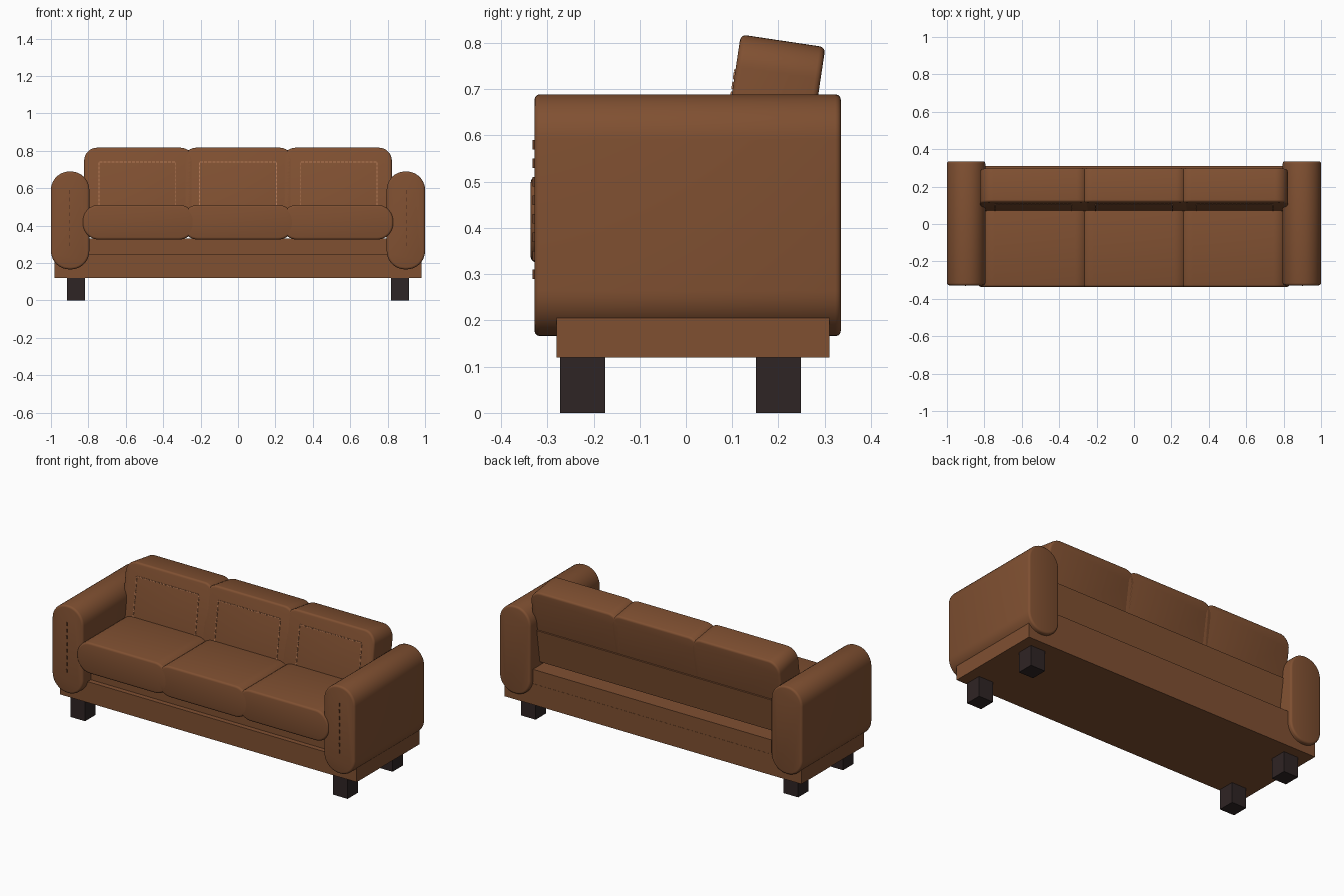
import bpy, bmesh, math
from mathutils import Matrix

if "Cube" in bpy.data.objects:
    bpy.data.objects.remove(bpy.data.objects["Cube"])


def material(name, rgb):
    m = bpy.data.materials.new(name)
    m.diffuse_color = (*rgb, 1)
    m.use_nodes = True
    m.node_tree.nodes["Principled BSDF"].inputs["Base Color"].default_value = m.diffuse_color
    return m


LEATHER = material("brown leather", (0.215, 0.080, 0.031))
THREAD = material("tan thread", (0.45, 0.19, 0.09))
SEAM = material("dark thread", (0.13, 0.048, 0.02))
WOOD = material("dark wood", (0.028, 0.018, 0.018))
TILT = math.radians(-8.5)


def finish(bm, name, mat, matrix=None, smooth=False):
    bmesh.ops.recalc_face_normals(bm, faces=bm.faces)
    mesh = bpy.data.meshes.new(name)
    bm.to_mesh(mesh)
    bm.free()
    mesh.materials.append(mat)
    ob = bpy.data.objects.new(name, mesh)
    bpy.context.collection.objects.link(ob)
    if matrix:
        ob.matrix_world = matrix
    if smooth:
        bpy.ops.object.select_all(action='DESELECT')
        ob.select_set(True)
        bpy.context.view_layer.objects.active = ob
        bpy.ops.object.shade_smooth_by_angle(angle=math.radians(40))
    return ob


def add_box(bm, x0, x1, y0, y1, z0, z1):
    m = (Matrix.Translation(((x0 + x1) / 2, (y0 + y1) / 2, (z0 + z1) / 2))
         @ Matrix.Diagonal((x1 - x0, y1 - y0, z1 - z0, 1)))
    bmesh.ops.create_cube(bm, size=1, matrix=m)


def box(name, mat, *bounds, matrix=None):
    bm = bmesh.new()
    add_box(bm, *bounds)
    return finish(bm, name, mat, matrix)


def padded(name, w, d, h, r, matrix, edge=0.012, seg=10):
    """Rounded rectangle in xz, extruded along y, with softened rims."""
    bm = bmesh.new()
    verts = []
    for k, (sx, sz) in enumerate([(1, 1), (-1, 1), (-1, -1), (1, -1)]):
        for i in range(seg + 1):
            a = (k + i / seg) * math.pi / 2
            verts.append(bm.verts.new((sx * (w / 2 - r) + r * math.cos(a), -d / 2,
                                       sz * (h / 2 - r) + r * math.sin(a))))
    face = bm.faces.new(verts)
    out = bmesh.ops.extrude_face_region(bm, geom=[face], use_keep_orig=True)
    bmesh.ops.translate(bm, vec=(0, d, 0),
                        verts=[v for v in out["geom"] if isinstance(v, bmesh.types.BMVert)])
    bmesh.ops.recalc_face_normals(bm, faces=bm.faces)
    rims = [e for e in bm.edges if abs(e.verts[0].co.y - e.verts[1].co.y) < 1e-6]
    bmesh.ops.bevel(bm, geom=rims, offset=edge, segments=3, profile=0.5, affect='EDGES')
    return finish(bm, name, LEATHER, matrix, smooth=True)


def dashes(bm, x0, z0, x1, z1, y, pitch, fill, width):
    """Row of raised stitches along x or z."""
    length = abs(x1 - x0) + abs(z1 - z0)
    n = round(length / pitch)
    for i in range(n):
        t = (i + 0.5) / n
        cx, cz = x0 + (x1 - x0) * t, z0 + (z1 - z0) * t
        along, across = length / n * fill / 2, width / 2
        hx, hz = (along, across) if x0 != x1 else (across, along)
        add_box(bm, cx - hx, cx + hx, y - 0.003, y + 0.002, cz - hz, cz + hz)


# Plinth and seat deck
box("base_frame", LEATHER, -0.98, 0.98, -0.28, 0.31, 0.12, 0.245)
box("seat_deck", LEATHER, -0.81, 0.81, -0.25, 0.309, 0.245, 0.33)

# Backrest board behind the cushions
back = Matrix.Translation((0, 0.1775, 0.587)) @ Matrix.Rotation(TILT, 4, 'X')
box("back_board", LEATHER, -0.81, 0.81, 0.04, 0.10, -0.225, -0.025, matrix=back)

# Arms with a stitched front seam
for side, label in ((-1, "left"), (1, "right")):
    padded(label + "_arm", 0.205, 0.663, 0.523, 0.098,
           Matrix.Translation((side * 0.8975, 0.0035, 0.4275)))
    bm = bmesh.new()
    dashes(bm, side * 0.9, 0.28, side * 0.9, 0.60, -0.329, 0.04, 0.5, 0.005)
    finish(bm, label + "_arm_stitching", SEAM)

# Seat and back cushions
for x, label in ((-0.53, "left"), (0, "middle"), (0.53, "right")):
    padded(label + "_seat_cushion", 0.60, 0.435, 0.185, 0.085,
           Matrix.Translation((x, -0.1185, 0.418)))
    place = Matrix.Translation((x, 0, 0)) @ back
    padded(label + "_back_cushion", 0.585, 0.185, 0.44, 0.07, place)
    bm = bmesh.new()
    cx = x * 0.015
    for sx in (-1, 1):
        dashes(bm, cx + sx * 0.205, -0.141, cx + sx * 0.205, 0.141, -0.0925, 0.022, 0.75, 0.005)
        dashes(bm, cx - 0.205, sx * 0.141, cx + 0.205, sx * 0.141, -0.0925, 0.022, 0.75, 0.005)
    finish(bm, label + "_back_stitching", THREAD, place)

# Block legs
for sx in (-1, 1):
    for y, label in ((-0.224, "front"), (0.2, "back")):
        cx = sx * 0.867
        box(("left_" if sx < 0 else "right_") + label + "_leg", WOOD,
            cx - 0.048, cx + 0.048, y - 0.049, y + 0.049, 0, 0.121)
